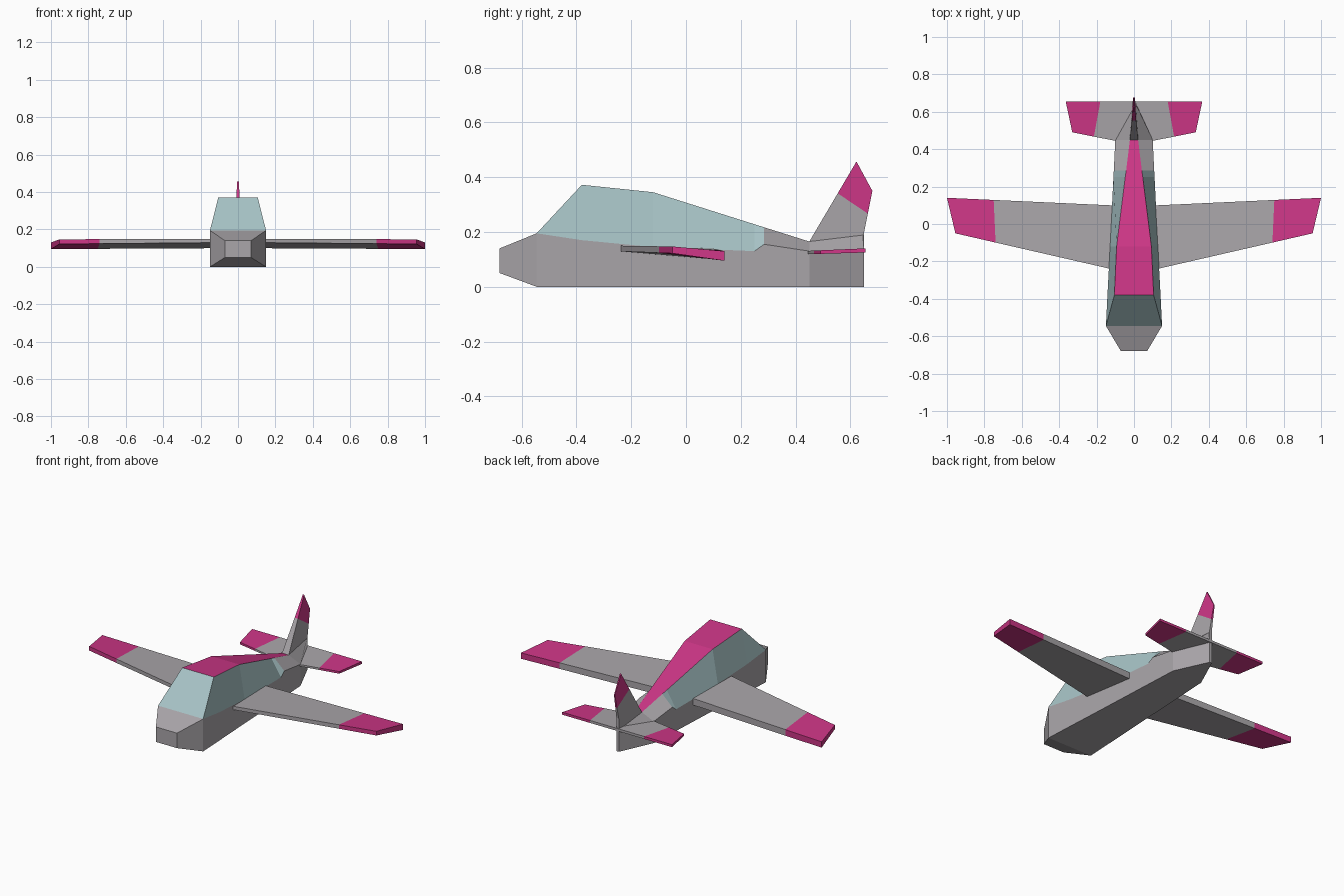
import bpy, bmesh
from mathutils import Vector

if "Cube" in bpy.data.objects:
    bpy.data.objects.remove(bpy.data.objects["Cube"])


def material(name, rgb):
    m = bpy.data.materials.new(name)
    m.diffuse_color = (*rgb, 1)
    m.use_nodes = True
    m.node_tree.nodes["Principled BSDF"].inputs["Base Color"].default_value = m.diffuse_color
    return m


GREY, PINK, GLASS = 0, 1, 2
MATS = [material("warm_grey", (0.40, 0.38, 0.40)),
        material("magenta", (0.61, 0.037, 0.24)),
        material("pale_teal_glass", (0.39, 0.55, 0.57))]


def finish(name, bm):
    bmesh.ops.remove_doubles(bm, verts=bm.verts, dist=0.0005)
    bmesh.ops.recalc_face_normals(bm, faces=bm.faces)
    me = bpy.data.meshes.new(name)
    bm.to_mesh(me)
    bm.free()
    for m in MATS:
        me.materials.append(m)
    ob = bpy.data.objects.new(name, me)
    bpy.context.collection.objects.link(ob)
    return ob


def loft(bm, rings):
    """Skin a list of equal rings, return faces as (segment, side, face)."""
    vs = [[bm.verts.new(p) for p in r] for r in rings]
    n = len(vs[0])
    out = []
    for s in range(len(vs) - 1):
        a, b = vs[s], vs[s + 1]
        for k in range(n):
            j = (k + 1) % n
            out.append((s, k, bm.faces.new((a[k], a[j], b[j], b[k]))))
    bm.faces.new(vs[0])
    bm.faces.new(vs[-1])
    return out


def paint_tip(bm, co, no):
    """Cut along a plane and colour everything beyond it magenta."""
    co, no = Vector(co), Vector(no)
    bmesh.ops.bisect_plane(bm, geom=bm.verts[:] + bm.edges[:] + bm.faces[:],
                           plane_co=co, plane_no=no)
    for f in bm.faces:
        if (f.calc_center_median() - co).dot(no) > 0:
            f.material_index = PINK


# Fuselage sections: y, bottom z, body half width, shoulder z, roof half width, roof z
sections = [
    (-0.68, 0.05, 0.07, 0.14, 0.07, 0.14),
    (-0.545, 0, 0.15, 0.195, 0.15, 0.195),
    (-0.38, 0, 0.142, 0.17, 0.105, 0.372),
    (-0.12, 0, 0.128, 0.145, 0.093, 0.345),
    (0.25, 0, 0.110, 0.13, 0.047, 0.228),
    (0.285, 0, 0.108, 0.155, 0.042, 0.217),
    (0.45, 0, 0.100, 0.13, 0.022, 0.165),
    (0.65, 0, 0.008, 0.13, 0.006, 0.19),
]
bm = bmesh.new()
rings = [[(-w, y, b), (w, y, b), (w, y, m), (t, y, z), (-t, y, z), (-w, y, m)]
         for y, b, w, m, t, z in sections]
for seg, side, f in loft(bm, rings):
    if side == 3 and 2 <= seg <= 5:
        f.material_index = PINK           # roof stripe
    elif (side == 3 and seg == 1) or (side in (2, 4) and 1 <= seg <= 4):
        f.material_index = GLASS          # windscreen and side windows
finish("fuselage", bm)


def panel(name, stations, co, no):
    """Mirrored pair; stations: x front, y front, z low/high, x rear, y rear, z low/high."""
    bm = bmesh.new()
    loft(bm, [[(xf, yf, a), (xf, yf, b), (xr, yr, d), (xr, yr, c)]
              for xf, yf, a, b, xr, yr, c, d in stations])
    paint_tip(bm, co, no)
    ob = finish(name, bm)
    ob.modifiers.new("Mirror", "MIRROR")


# Wings
panel("wings", [(0.06, -0.255, 0.13, 0.15, 0.06, 0.097, 0.10, 0.14),
                (0.955, -0.05, 0.122, 0.147, 1.0, 0.14, 0.095, 0.13)],
      (0.74, -0.1, 0.13), (1, -0.045, 0))

# Tailplane
panel("tailplane", [(0.0, 0.425, 0.12, 0.13, 0.0, 0.655, 0.125, 0.14),
                    (0.33, 0.49, 0.12, 0.133, 0.365, 0.655, 0.125, 0.14)],
      (0.215, 0.465, 0.13), (0.19, 0.035, 0))

# Tail fin, thinner towards the tip and trailing edge
bm = bmesh.new()
outline = [(0.45, 0.10, 0.022), (0.45, 0.165, 0.022), (0.622, 0.457, 0.004),
           (0.68, 0.35, 0.003), (0.65, 0.20, 0.008), (0.65, 0.10, 0.008)]
loft(bm, [[(s * h, y, z) for y, z, h in outline] for s in (-1, 1)])
paint_tip(bm, (0, 0.555, 0.34), (0, 0.56, 0.83))
finish("tail_fin", bm)
